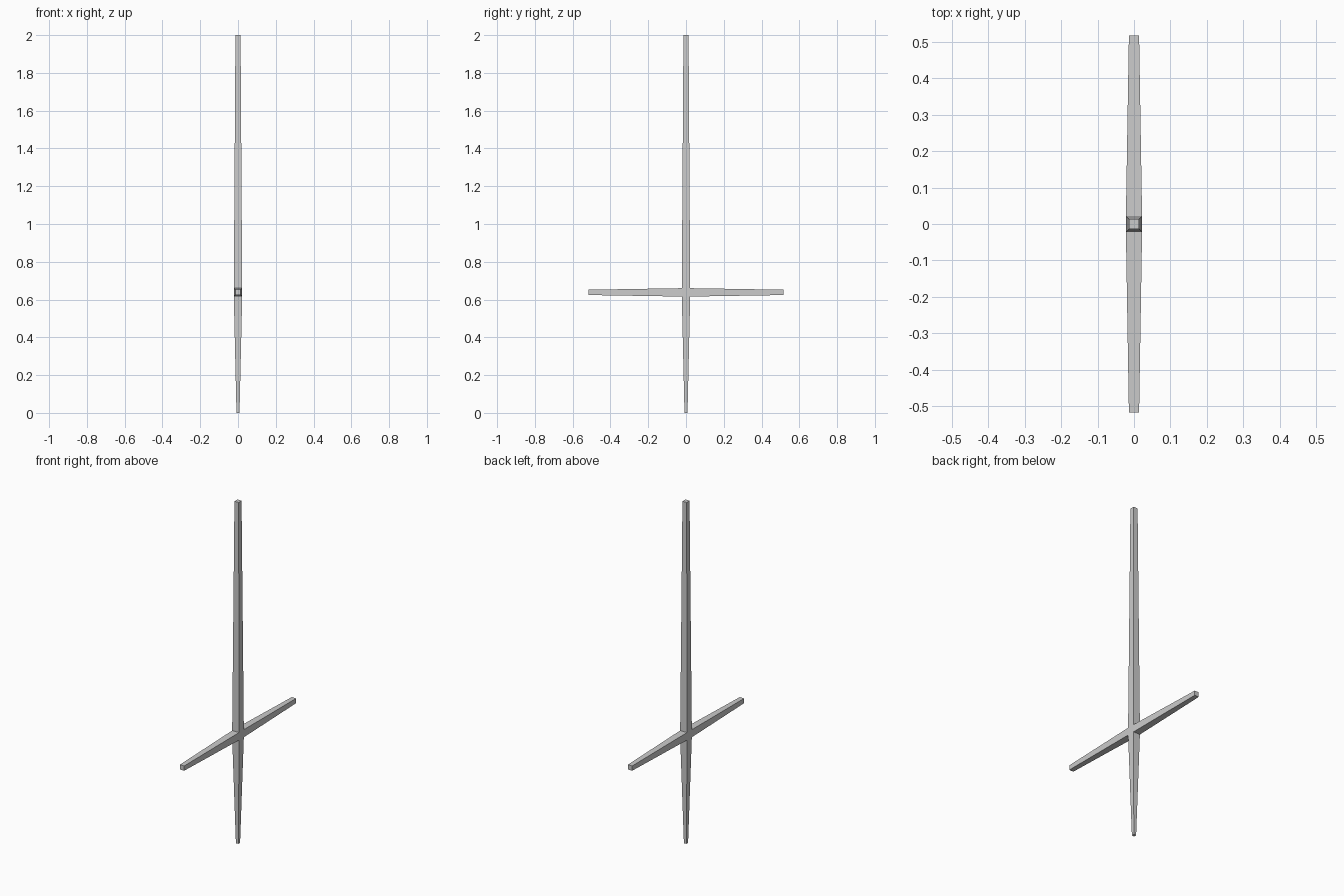
import bpy, bmesh
from mathutils import Vector

if "Cube" in bpy.data.objects:
    bpy.data.objects.remove(bpy.data.objects["Cube"])

H = 0.0222                      # half width of the central block
C = Vector((0, 0, 0.638))       # centre of the crossing

bm = bmesh.new()
# central block
bmesh.ops.create_cube(bm, size=2 * H)
bmesh.ops.translate(bm, verts=bm.verts, vec=C)


def taper_arm(direction, reach, half):
    """Pull one block face outward into a tapering square arm."""
    d = Vector(direction)
    bm.normal_update()
    face = max(bm.faces, key=lambda f: (f.calc_center_median() - C).dot(d)
               if f.normal.dot(d) > 0.99 else -1)
    new = bmesh.ops.extrude_discrete_faces(bm, faces=[face])["faces"][0]
    for v in new.verts:
        off = v.co - C
        side = off - d * off.dot(d)
        v.co = C + side * (half / H) + d * reach


# upright blade, lower grip and the two crossbar arms
taper_arm((0, 0, 1), 2.0 - C.z, 0.0135)
taper_arm((0, 0, -1), C.z, 0.008)
taper_arm((0, 1, 0), 0.517, 0.014)
taper_arm((0, -1, 0), 0.517, 0.014)

bmesh.ops.recalc_face_normals(bm, faces=bm.faces)
mesh = bpy.data.meshes.new("tapered_cross")
bm.to_mesh(mesh)
bm.free()
bpy.context.collection.objects.link(bpy.data.objects.new("tapered_cross", mesh))
